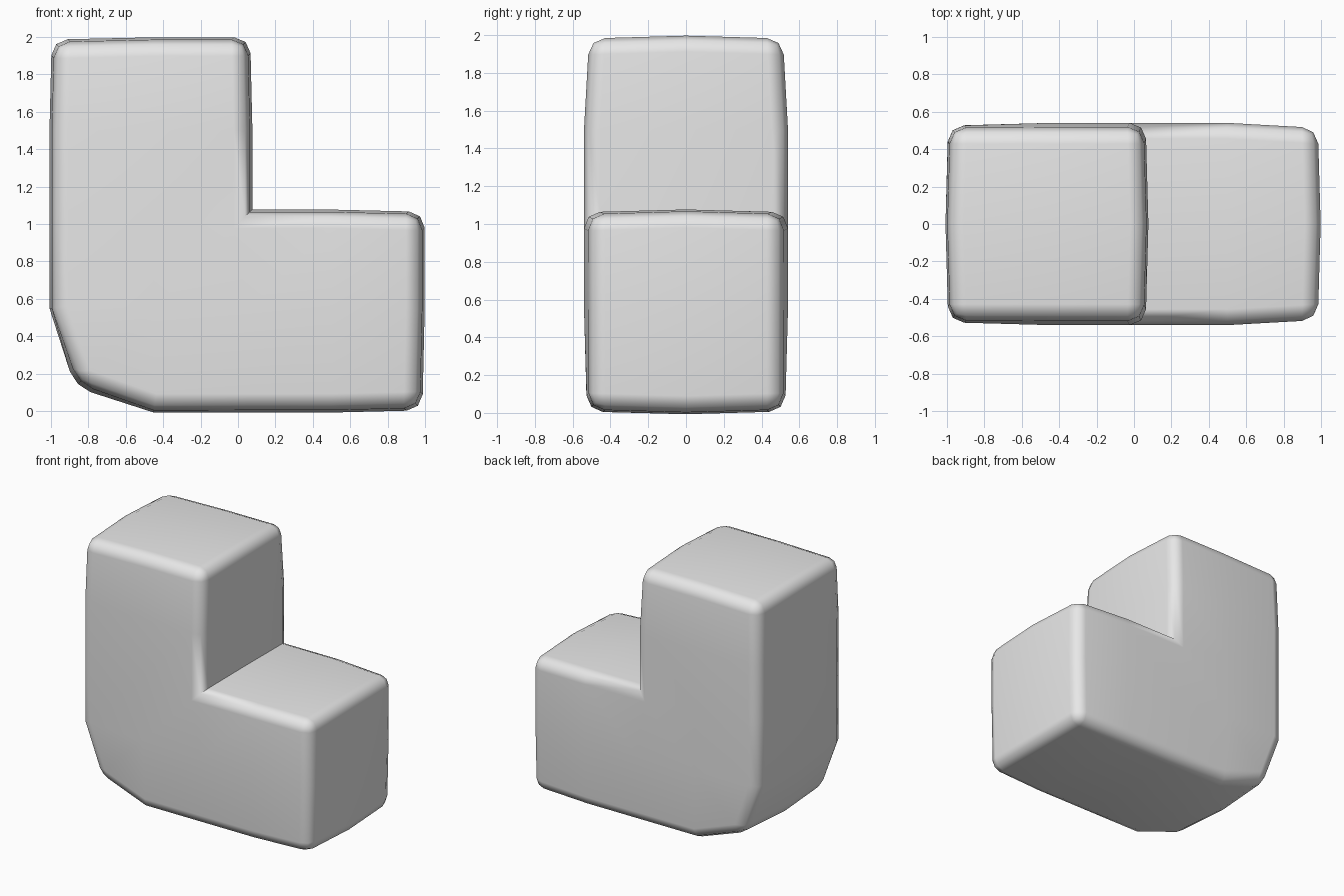
import bpy
import bmesh

cube = bpy.data.objects.get("Cube")
if cube:
    bpy.data.objects.remove(cube, do_unlink=True)

LINES = [0.02, 0.55, 1.05, 1.5, 1.97]   # grid lines along each leg


def along(i, j, k):
    """Position on one axis of the L; j is the index on the other axis."""
    if i == 0 and j == 0:
        return 0.15 - 0.02 * (k == 0)            # cut outer corner
    bulge = 0.015 * (k == 0) + 0.012 * (j in (1, 2, 3))
    if i == 0:
        return LINES[i] - bulge
    if i == 4 or (i == 2 and j >= 2):
        return LINES[i] + bulge
    return LINES[i]


def half_width(i, j):
    """Half thickness, swelling away from the outer rim."""
    rim = (i in (0, 4)) + (j in (0, 4))
    if rim:
        return 0.525 - 0.012 * (rim == 2 or 4 in (i, j))
    return 0.54


def in_block(i, j):
    return 0 <= i < 4 and 0 <= j < 4 and not (i >= 2 and j >= 2)


bm = bmesh.new()
verts = {}


def vert(i, j, k):
    if (i, j, k) not in verts:
        verts[i, j, k] = bm.verts.new((along(i, j, k) - 1, k * half_width(i, j), along(j, i, k)))
    return verts[i, j, k]


# Front and back faces, and the side walls around the L
for i in range(4):
    for j in range(4):
        if not in_block(i, j):
            continue
        ring = [(i, j), (i + 1, j), (i + 1, j + 1), (i, j + 1)]
        for k in (-1, 1):
            bm.faces.new([vert(a, b, k) for a, b in ring])
        for n, (di, dj) in enumerate([(0, -1), (1, 0), (0, 1), (-1, 0)]):
            if in_block(i + di, j + dj):
                continue
            p, q = ring[n], ring[(n + 1) % 4]
            for k in (-1, 0):
                bm.faces.new([vert(*p, k), vert(*q, k), vert(*q, k + 1), vert(*p, k + 1)])
bmesh.ops.recalc_face_normals(bm, faces=bm.faces)

# Round the rims and the outer corners, keep the inner corner crisp
corners = [(0, 0), (4, 0), (4, 2), (2, 4), (0, 4)]
corner_verts = {verts[c[0], c[1], k] for c in corners for k in (-1, 0, 1)}
layer = {v: key[2] for key, v in verts.items()}
rounded = []
for e in bm.edges:
    a, b = e.verts
    across = layer[a] != layer[b]
    rim = not across and layer[a] != 0 and e.calc_face_angle(0) > 0.8
    if rim or (across and a in corner_verts and b in corner_verts):
        rounded.append(e)
bmesh.ops.bevel(bm, geom=rounded, offset=0.085, offset_type='OFFSET',
                segments=2, profile=0.5, affect='EDGES', clamp_overlap=True)

mesh = bpy.data.meshes.new("l_block")
bm.to_mesh(mesh)
bm.free()
block = bpy.data.objects.new("l_block", mesh)
bpy.context.collection.objects.link(block)

# Plain grey
grey = bpy.data.materials.new("light_grey")
grey.use_nodes = True
grey.diffuse_color = (0.8, 0.8, 0.8, 1)
grey.node_tree.nodes["Principled BSDF"].inputs["Base Color"].default_value = (0.8, 0.8, 0.8, 1)
mesh.materials.append(grey)

# Smooth shading with flat-looking large faces
bpy.ops.object.select_all(action='DESELECT')
block.select_set(True)
bpy.context.view_layer.objects.active = block
bpy.ops.object.shade_smooth_by_angle(angle=1.05)
normals = block.modifiers.new("weighted_normals", 'WEIGHTED_NORMAL')
normals.keep_sharp = True
